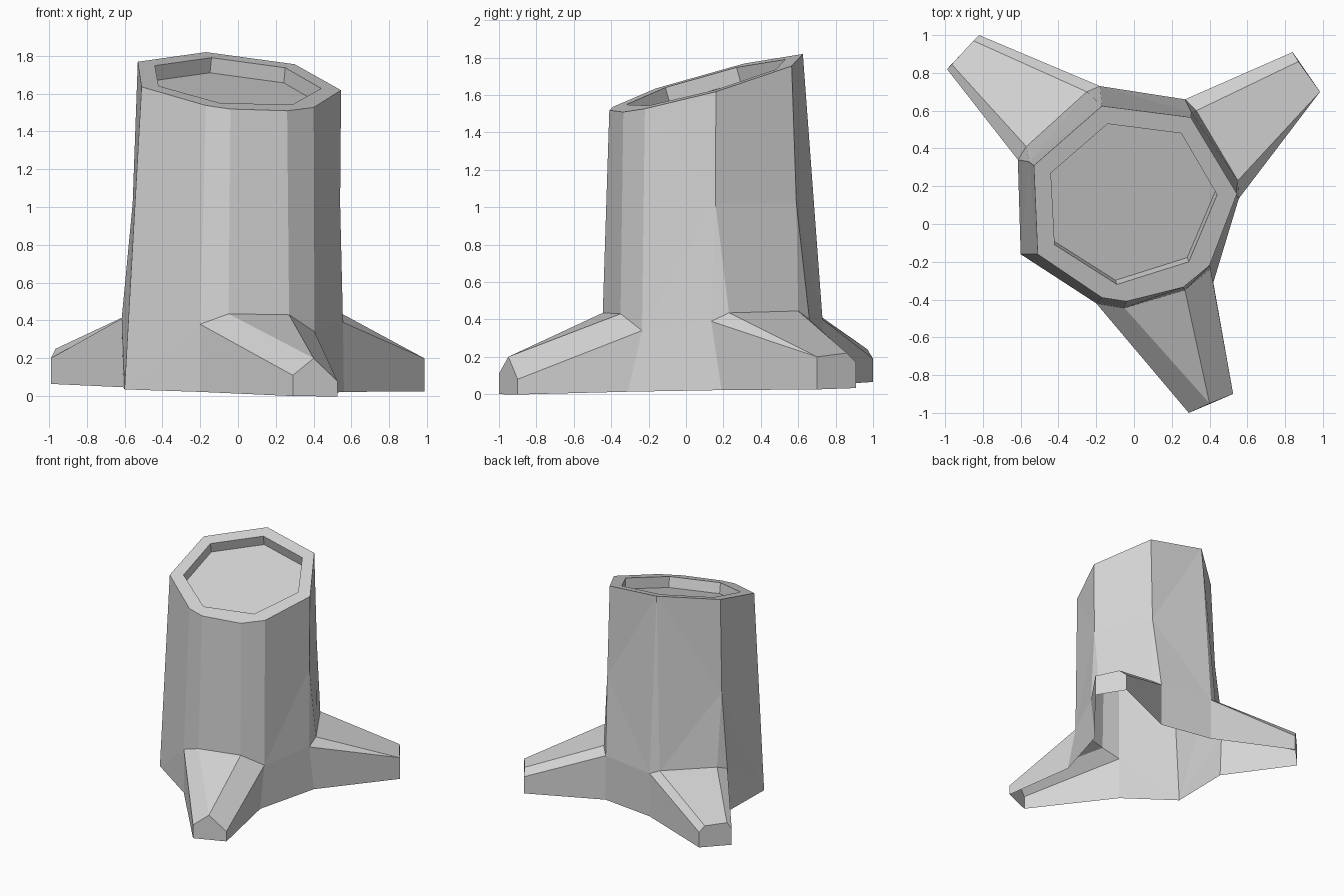
import bpy
import bmesh
from mathutils import Vector

cube = bpy.data.objects.get("Cube")
if cube:
    bpy.data.objects.remove(cube, do_unlink=True)

stone = bpy.data.materials.new("stone grey")
stone.use_nodes = True
grey = (0.66, 0.66, 0.66, 1)
stone.diffuse_color = grey
stone.node_tree.nodes["Principled BSDF"].inputs["Base Color"].default_value = grey

# Slanted planes that hold the cut rim and the open underside
RIM_SLOPE = Vector((-0.101, 0.278))
BASE_SLOPE = Vector((-0.0184, 0.0224))
MID_HEIGHT = 1.02
HOLLOW_DEPTH = 0.08

bm = bmesh.new()


def on_rim(x, y):
    return bm.verts.new((x, y, 1.628 + RIM_SLOPE.dot((x, y))))


def on_base(x, y):
    return bm.verts.new((x, y, 0.028 + BASE_SLOPE.dot((x, y))))


def face(*verts):
    """Add a face, dropping repeated corners."""
    corners = list(dict.fromkeys(verts))
    if len(corners) > 2:
        bm.faces.new(corners)


def strip(lower, upper):
    """Join two closed rings of equal length."""
    for i in range(len(lower)):
        j = (i + 1) % len(lower)
        face(lower[i], lower[j], upper[j], upper[i])


def make_verts(points):
    """Make vertices, sharing one where a point is repeated."""
    made = {p: bm.verts.new(p) for p in dict.fromkeys(points)}
    return [made[p] for p in points]


def make_root(root_points, tip_points, heel_points):
    """Build one spreading root, open below; return its top edge and heels."""
    root, tip = make_verts(root_points), make_verts(tip_points)
    foot = [on_base(*tip[i].co.xy) for i in (0, -1)]
    heel = [on_base(*p) for p in heel_points]
    for i in range(3):
        face(root[i], tip[i], tip[i + 1], root[i + 1])
    face(foot[0], foot[1], *reversed(tip))
    face(heel[0], foot[0], tip[0], root[0])
    face(foot[1], heel[1], root[-1], tip[-1])
    return root, heel


# Three roots, each listed counter-clockwise seen from above
front, front_heel = make_root(
    [(-0.20, -0.42, 0.38), (-0.05, -0.445, 0.435), (0.27, -0.35, 0.43), (0.405, -0.235, 0.34)],
    [(0.29, -1.0, 0.11), (0.40, -0.95, 0.2), (0.40, -0.95, 0.2), (0.525, -0.9, 0.08)],
    [(-0.20, -0.42), (0.42, -0.31)])
left, left_heel = make_root(
    [(0.555, 0.135, 0.39), (0.55, 0.23, 0.435), (0.33, 0.60, 0.445), (0.27, 0.66, 0.4)],
    [(0.985, 0.70, 0.2), (0.985, 0.70, 0.2), (0.87, 0.86, 0.22), (0.84, 0.91, 0.17)],
    [(0.56, 0.19), (0.27, 0.66)])
right, right_heel = make_root(
    [(-0.18, 0.73, 0.4), (-0.25, 0.70, 0.43), (-0.57, 0.41, 0.435), (-0.615, 0.34, 0.41)],
    [(-0.82, 1.0, 0.19), (-0.85, 0.97, 0.24), (-0.965, 0.845, 0.25), (-0.99, 0.82, 0.2)],
    [(-0.18, 0.73), (-0.605, 0.335)])

# Walls between the roots, with a plain trunk corner at the front right
corner = on_base(-0.6, -0.16)
face(front_heel[1], left_heel[0], left[0], front[-1])
face(left_heel[1], right_heel[0], right[0], left[-1])
face(right_heel[1], corner, right[-1])
face(corner, front_heel[0], front[0])

# Cut rim, with one column per trunk edge
rim = [on_rim(*p) for p in ((-0.17, -0.39), (-0.04, -0.41), (0.26, -0.335), (0.40, -0.22), (0.545, 0.16),
                            (0.30, 0.565), (-0.17, 0.625), (-0.53, 0.31), (-0.51, -0.16))]
lower = front + left + right + [corner]
column_of = [0, 1, 2, 3, 4, 4, 5, 5, 6, 6, 7, 7, 8]

# Flared trunk edges get a bend at mid height, the rest run straight to the rim
middle = list(rim)
for column, x, y in ((4, 0.54, 0.157), (5, 0.305, 0.59), (7, -0.557, 0.33)):
    middle[column] = bm.verts.new((x, y, MID_HEIGHT))

# Lower trunk, creased from each bend to the neighbouring foot
for i, c in enumerate(column_of):
    j = (i + 1) % len(lower)
    d = column_of[j]
    bent, next_bent = middle[c] is not rim[c], middle[d] is not rim[d]
    if c == d or bent == next_bent:
        face(lower[i], lower[j], middle[d], middle[c])
    elif bent:
        face(lower[i], lower[j], middle[c])
        face(lower[j], middle[d], middle[c])
    else:
        face(lower[i], lower[j], middle[d])
        face(lower[i], middle[d], middle[c])
strip(middle, rim)

# Shallow hollow in the cut top
inner = [on_rim(*p) for p in ((-0.09, -0.32), (0.29, -0.20), (0.44, 0.155), (0.25, 0.48),
                              (-0.14, 0.53), (-0.44, 0.27), (-0.42, -0.11))]
strip(rim, [inner[i] for i in (0, 0, 1, 1, 2, 3, 4, 5, 6)])
sink = Vector((RIM_SLOPE.x, RIM_SLOPE.y, -1)) * HOLLOW_DEPTH
floor = [bm.verts.new(v.co + sink) for v in inner]
strip(inner, floor)
face(*floor)

mesh = bpy.data.meshes.new("stump")
bm.to_mesh(mesh)
bm.free()
mesh.materials.append(stone)
stump = bpy.data.objects.new("stump", mesh)
bpy.context.collection.objects.link(stump)
